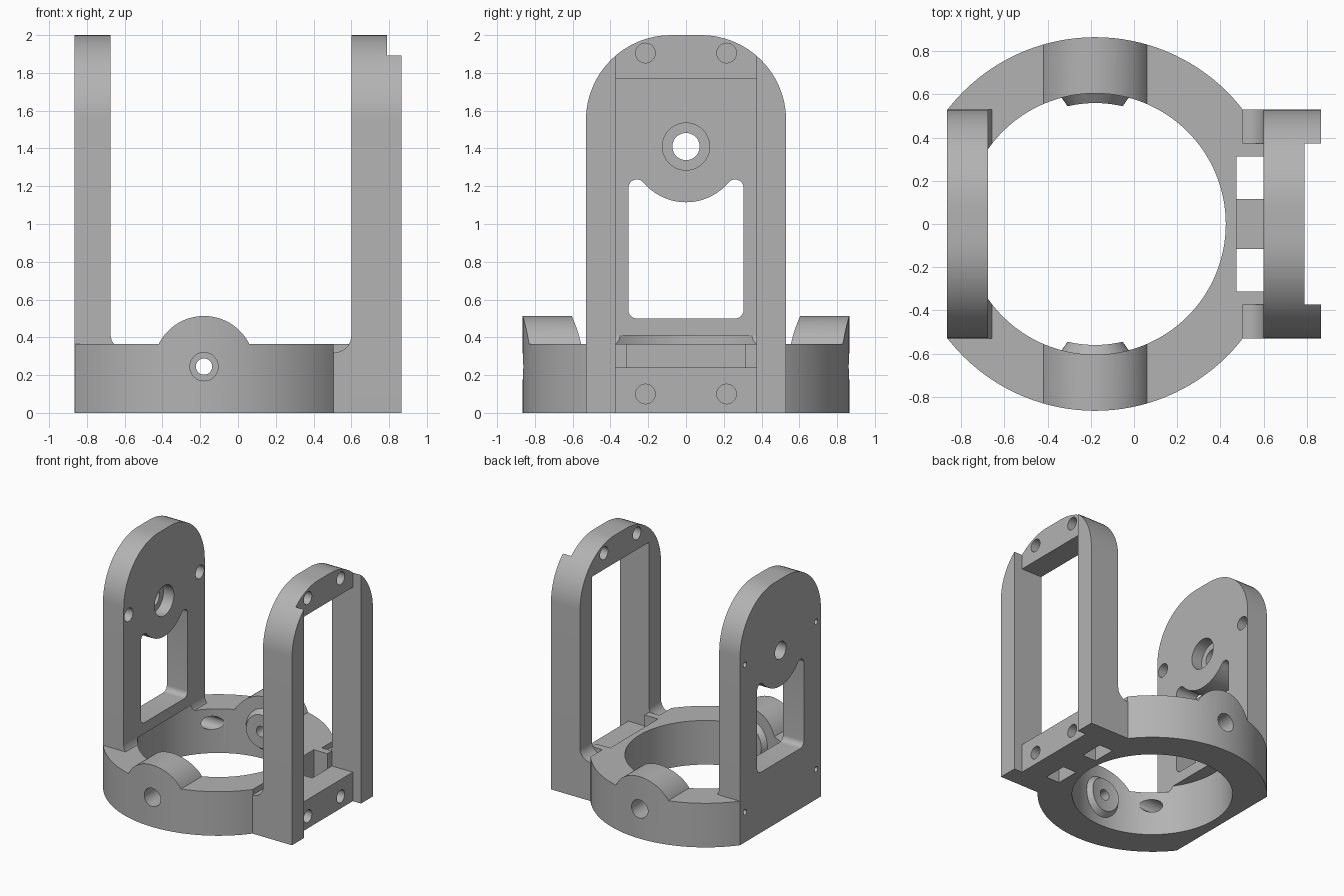
import bpy, bmesh, math

if "Cube" in bpy.data.objects:
    bpy.data.objects.remove(bpy.data.objects["Cube"], do_unlink=True)

grey = bpy.data.materials.new("plain grey")
grey.use_nodes = True
grey.diffuse_color = (0.45, 0.45, 0.45, 1)
grey.node_tree.nodes["Principled BSDF"].inputs["Base Color"].default_value = (0.45, 0.45, 0.45, 1)


def arc(cu, cv, r, start, end, n=10):
    angles = [math.radians(start + (end - start) * i / n) for i in range(n + 1)]
    return [(cu + r * math.cos(a), cv + r * math.sin(a)) for a in angles]


def circle(cu, cv, r, n=48):
    return arc(cu, cv, r, 0, 360, n)[:-1]


def prism(name, axis, lo, hi, pts, end_pts=None):
    """Extrude a 2D outline along an axis, optionally to a second outline."""
    place = {"X": lambda u, v, w: (w, u, v),
             "Y": lambda u, v, w: (u, w, v),
             "Z": lambda u, v, w: (u, v, w)}[axis]
    bm = bmesh.new()
    a = [bm.verts.new(place(u, v, lo)) for u, v in pts]
    b = [bm.verts.new(place(u, v, hi)) for u, v in end_pts or pts]
    bm.faces.new(a)
    bm.faces.new(b[::-1])
    for i in range(len(a)):
        j = (i + 1) % len(a)
        bm.faces.new((a[j], a[i], b[i], b[j]))
    bmesh.ops.recalc_face_normals(bm, faces=bm.faces)
    mesh = bpy.data.meshes.new(name)
    bm.to_mesh(mesh)
    bm.free()
    mesh.materials.append(grey)
    ob = bpy.data.objects.new(name, mesh)
    bpy.context.collection.objects.link(ob)
    return ob


def box(name, x0, x1, y0, y1, z0, z1):
    return prism(name, "Z", z0, z1, [(x0, y0), (x1, y0), (x1, y1), (x0, y1)])


def activate(ob):
    bpy.ops.object.select_all(action="DESELECT")
    ob.select_set(True)
    bpy.context.view_layer.objects.active = ob


def combine(ob, tool, operation="DIFFERENCE"):
    mod = ob.modifiers.new("combine", "BOOLEAN")
    mod.operation = operation
    mod.solver = "EXACT"
    mod.object = tool
    activate(ob)
    bpy.ops.object.modifier_apply(modifier=mod.name)
    bpy.data.objects.remove(tool, do_unlink=True)


def bore(r, top):
    return prism("bore", "Z", -0.1, top, circle(RX, 0, r, 128))


RX = -0.18          # ring centre
PIVOT = 0.245       # pivot hole height
HALF = 0.53         # half width of the uprights
IN, OUT = -0.675, -0.865

# Base ring with two raised pivot bosses
ring = box("base_ring", -1.2, 1, -1, 1, -0.1, 0.365)
combine(ring, prism("boss", "Y", -0.95, 0.95, circle(RX, PIVOT, 0.268, 96)), "UNION")
combine(ring, prism("rim", "Z", 0, 0.8, circle(RX, 0, 0.865, 128)), "INTERSECT")
combine(ring, bore(0.605, 0.9))
for s in (-1, 1):
    # Flared hub on the inner wall
    hub = prism("hub", "Y", s * 0.52, s * 0.62,
                circle(RX, PIVOT, 0.11), circle(RX, PIVOT, 0.18))
    combine(ring, hub, "UNION")
combine(ring, bore(0.56, 0.9))
for s in (-1, 1):
    combine(ring, prism("pin", "Y", s * 0.4, s * 0.8, circle(RX, PIVOT, 0.043)))
    combine(ring, prism("counterbore", "Y", s * 0.66, s * 0.95, circle(RX, PIVOT, 0.075)))
    combine(ring, prism("screw_clearance", "X", -0.7, -0.45, circle(s * 0.465, 0.25, 0.055)))
# Seats for both uprights
combine(ring, box("left_seat", -1.2, IN, -HALF, HALF, -0.1, 0.6))
combine(ring, box("right_seat", 0.505, 1, -0.8, 0.8, -0.1, 0.6))

# Arched outline shared by both uprights
outline = [(-HALF, 0), (HALF, 0)] + arc(0.08, 1.55, 0.45, 0, 90, 16) + arc(-0.08, 1.55, 0.45, 90, 180, 16)

# Solid side plate with pivot hole and scooped window
plate = prism("side_plate", "X", OUT, IN, outline)
right = arc(0.26, 0.545, 0.045, -90, 0) + arc(0.26, 1.191, 0.045, 0, 140)
left = [(-u, v) for u, v in reversed(right)]
window = right + arc(0, 1.41, 0.295, -40, -140, 24)[1:-1] + left
combine(plate, prism("window", "X", -1, -0.5, window))
combine(plate, prism("pivot", "X", -1, -0.5, circle(0, 1.41, 0.072)))
combine(plate, prism("pivot_recess", "X", -0.77, -0.5, circle(0, 1.41, 0.125)))
for y in (-0.465, 0.465):
    for z in (0.25, 1.47):
        combine(plate, prism("screw", "X", -1, -0.5, circle(y, z, 0.022, 24)))
        combine(plate, prism("screw_recess", "X", -0.8, -0.5, circle(y, z, 0.055)))
combine(plate, bore(0.605, 0.41))

# Small fillet at the foot of the side plate
fillet = prism("plate_fillet", "Y", -HALF, HALF,
               [(IN, 0.365), (-0.657, 0.365), (-0.668, 0.382), (IN, 0.41)])
combine(fillet, bore(0.605, 0.9))

# Open frame with recessed outer face
frame = prism("open_frame", "X", 0.6, 0.865, outline)
combine(frame, box("recess", 0.79, 1, -0.373, 0.373, -0.1, 2.1))
combine(frame, box("opening", 0.5, 1, -0.373, 0.373, 0.24, 1.77))
for y in (-0.215, 0.215):
    for z in (0.1, 1.905):
        combine(frame, prism("frame_screw", "X", 0.5, 1, circle(y, z, 0.052)))

# Bridge joining the frame to the ring, filleted at both ends
bridge = box("frame_bridge", 0.505, 0.6, -0.373, 0.373, 0, 0.365)
ends = []
for s, name in ((-1, "front_bridge_end"), (1, "back_bridge_end")):
    foot = [(0.505, 0), (0.6, 0)] + arc(0.51, 0.41, 0.09, 0, -90) + [(0.505, 0.32)]
    ends.append(prism(name, "Y", s * 0.373, s * HALF, foot))

# Shallow pocket and two through slots behind the frame
for part in (ring, bridge):
    combine(part, box("pocket", 0.475, 0.7, -0.313, 0.313, 0.24, 0.5))
    for s in (-1, 1):
        y0, y1 = sorted((s * 0.115, s * 0.313))
        combine(part, box("slot", 0.475, 0.7, y0, y1, -0.1, 0.5))

for ob in [ring, plate, fillet, frame, bridge] + ends:
    activate(ob)
    bpy.ops.object.shade_smooth_by_angle(angle=math.radians(30))
